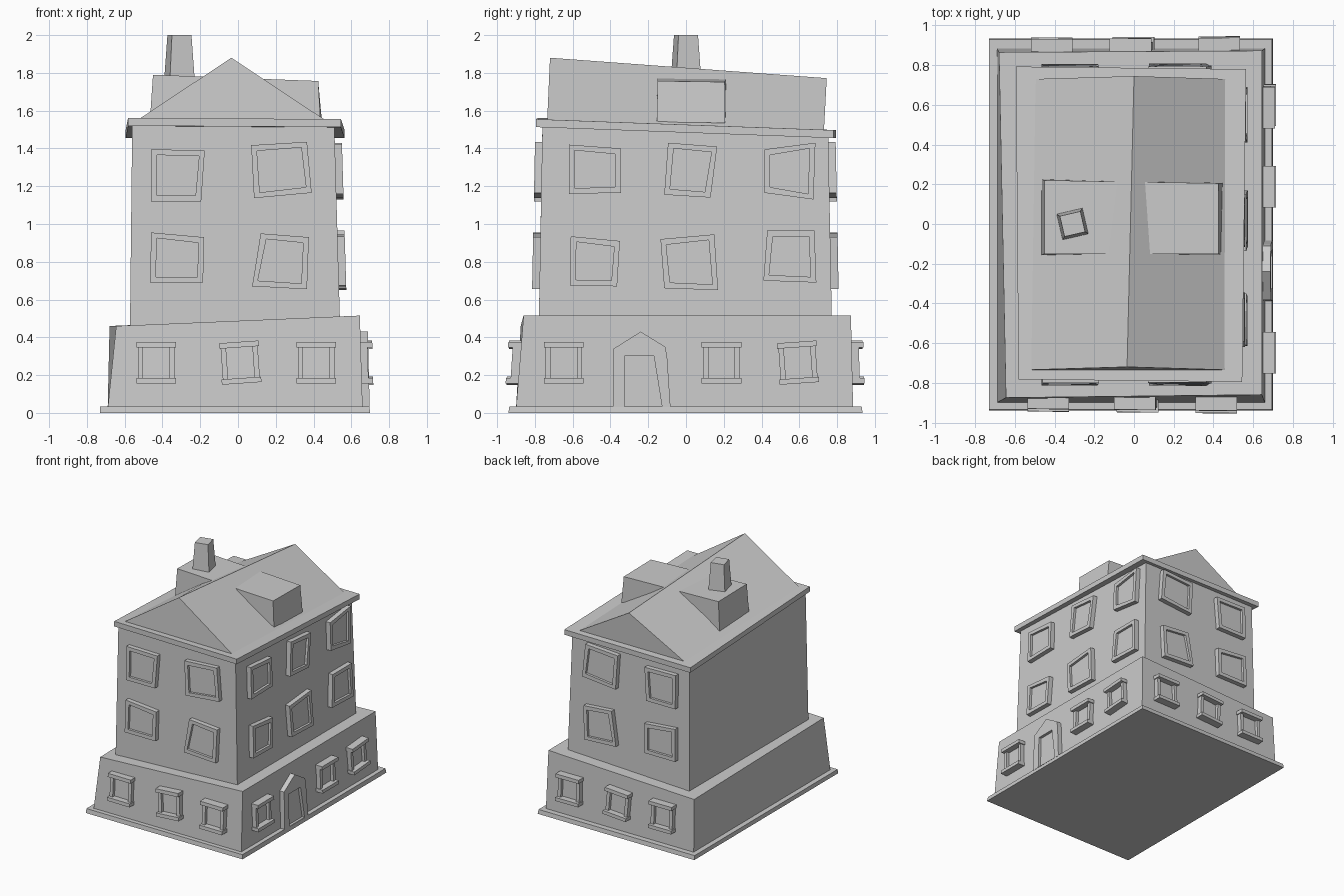
import bpy, bmesh
from math import cos, sin, radians
from mathutils import Vector

if "Cube" in bpy.data.objects:
    bpy.data.objects.remove(bpy.data.objects["Cube"])


def mesh_object(name, verts, faces):
    bm = bmesh.new()
    vs = [bm.verts.new(v) for v in verts]
    for f in faces:
        bm.faces.new([vs[i] for i in f])
    bmesh.ops.recalc_face_normals(bm, faces=bm.faces[:])
    me = bpy.data.meshes.new(name)
    bm.to_mesh(me)
    bm.free()
    ob = bpy.data.objects.new(name, me)
    bpy.context.collection.objects.link(ob)
    return ob


def loft(name, *loops):
    """Closed solid through equally long loops of points, capped at both ends."""
    n, k = len(loops[0]), len(loops)
    faces = [list(range(n)), list(range((k - 1) * n, k * n))]
    for r in range(k - 1):
        for i in range(n):
            j = (i + 1) % n
            faces.append([r * n + i, r * n + j, (r + 1) * n + j, (r + 1) * n + i])
    return mesh_object(name, [p for l in loops for p in l], faces)


def rect(x0, x1, y0, y1, z):
    return [(x0, y0, z), (x1, y0, z), (x1, y1, z), (x0, y1, z)]


# Wall mappings: (along wall, height, distance out of the wall) -> 3D
WALLS = {
    "upper_front": lambda u, z, d: (u, -0.78 + 0.02 * (z - 0.5) - d, z),
    "upper_back": lambda u, z, d: (u, 0.773 - 0.02 * (z - 0.5) + d, z),
    "upper_right": lambda u, z, d: (0.54 - 0.03 * (z - 0.5) + d, u, z),
    "ground_front": lambda u, z, d: (u, -0.9 + 0.065 * z - 0.01 * u - d, z),
    "ground_back": lambda u, z, d: (u, 0.888 - 0.035 * z + 0.007 * u + d, z),
    "ground_right": lambda u, z, d: (0.66 - 0.025 * z + d, u, z),
}


def frame(name, wall, quad, width=0.03, depth=0.038, recess=0.02):
    """Crooked picture-frame window with a recessed pane."""
    w = WALLS[wall]
    c = sum((Vector(q) for q in quad), Vector((0, 0))) / 4
    inner = []
    for q in quad:
        v = Vector(q) - c
        inner.append(c + Vector((v.x - width * (1 if v.x > 0 else -1),
                                 v.y - width * (1 if v.y > 0 else -1))))
    ring = lambda pts, d: [w(p[0], p[1], d) for p in pts]
    return loft(name, ring(quad, -0.03), ring(quad, depth),
                ring(inner, depth), ring(inner, depth - recess))


def bar(name, wall, c, ang, u0, u1, v0, v1, depth):
    """Box on a wall, turned by ang about the window centre c."""
    a = radians(ang)
    pts = [(c[0] + u * cos(a) - v * sin(a), c[1] + u * sin(a) + v * cos(a))
           for u, v in ((u0, v0), (u1, v0), (u1, v1), (u0, v1))]
    w = WALLS[wall]
    return loft(name, [w(*p, -0.03) for p in pts], [w(*p, depth) for p in pts])


def ground_window(name, wall, c, ang=0):
    bar(name + "_lintel", wall, c, ang, -0.105, 0.105, 0.083, 0.112, 0.06)
    bar(name + "_sill", wall, c, ang, -0.105, 0.105, -0.108, -0.08, 0.06)
    bar(name + "_left_jamb", wall, c, ang, -0.098, -0.07, -0.08, 0.083, 0.035)
    bar(name + "_right_jamb", wall, c, ang, 0.07, 0.098, -0.08, 0.083, 0.035)
    bar(name + "_pane", wall, c, ang, -0.07, 0.07, -0.08, 0.083, 0.01)


# Plinth, leaning ground floor and tapering upper floors
loft("plinth", rect(-0.73, 0.70, -0.94, 0.935, 0), rect(-0.73, 0.695, -0.935, 0.93, 0.035))
loft("ground_floor", rect(-0.69, 0.66, -0.90, 0.885, 0.02),
     [(-0.645, -0.875, 0.46), (0.645, -0.86, 0.515), (0.645, 0.873, 0.515), (-0.68, 0.865, 0.46)])
loft("upper_floors", rect(-0.572, 0.541, -0.78, 0.773, 0.44),
     [(-0.56, -0.76, 1.53), (0.51, -0.76, 1.52), (0.51, 0.753, 1.475), (-0.56, 0.753, 1.475)])

# Tilted eaves slab
eave = [(-0.582, -0.783, 1.52), (0.545, -0.795, 1.513), (0.565, 0.78, 1.455), (-0.595, 0.793, 1.455)]
loft("eaves", eave, [(x, y, z + 0.042) for x, y, z in eave])

# Gable roof with ridge falling to the back
loft("gable_roof",
     [(-0.54, -0.735, 1.545), (0.47, -0.735, 1.545), (-0.035, -0.72, 1.88)],
     [(-0.51, 0.73, 1.49), (0.475, 0.73, 1.49), (0.0, 0.745, 1.772)])

# Dormer block crossing the roof, and twisted chimney
loft("dormers",
     [(-0.467, -0.157, 1.54), (0.437, -0.155, 1.54), (0.445, 0.207, 1.535), (-0.465, 0.225, 1.54)],
     [(-0.45, -0.15, 1.79), (0.425, -0.15, 1.757), (0.425, 0.205, 1.752), (-0.45, 0.22, 1.785)])


def turned_square(h, z, a=radians(13)):
    return [(-0.31 + x * cos(a) - y * sin(a), x * sin(a) + y * cos(a), z)
            for x, y in ((-h, -h), (h, -h), (h, h), (-h, h))]


loft("chimney", turned_square(0.07, 1.72), turned_square(0.053, 2.0))

# Upper windows: corners run top-left, top-right, bottom-right, bottom-left
front_quads = [
    [(-0.46, 1.395), (-0.176, 1.39), (-0.195, 1.12), (-0.46, 1.12)],
    [(0.07, 1.417), (0.365, 1.435), (0.39, 1.165), (0.085, 1.137)],
    [(-0.46, 0.955), (-0.18, 0.93), (-0.185, 0.69), (-0.465, 0.69)],
    [(0.12, 0.95), (0.375, 0.93), (0.365, 0.655), (0.075, 0.67)],
]
right_quads = [
    [(-0.62, 1.42), (-0.345, 1.40), (-0.345, 1.165), (-0.62, 1.16)],
    [(-0.095, 1.43), (0.165, 1.41), (0.13, 1.14), (-0.115, 1.155)],
    [(0.415, 1.395), (0.685, 1.43), (0.675, 1.13), (0.415, 1.165)],
    [(-0.61, 0.935), (-0.35, 0.91), (-0.365, 0.67), (-0.615, 0.675)],
    [(-0.135, 0.92), (0.15, 0.945), (0.17, 0.65), (-0.115, 0.66)],
    [(0.43, 0.965), (0.68, 0.965), (0.69, 0.69), (0.41, 0.70)],
]
for side, quads in (("front", front_quads), ("back", front_quads), ("right", right_quads)):
    for i, q in enumerate(quads):
        frame(f"{side}_upper_window_{i + 1}", "upper_" + side, q)

# Ground floor windows: centre along wall and tilt
ground = {
    "front": [(-0.432, 0), (0.012, 4), (0.415, 0)],
    "back": [(-0.415, 0), (-0.01, 4), (0.43, 0)],
    "right": [(-0.648, 0), (0.188, 0), (0.593, 4)],
}
for side, items in ground.items():
    for i, (u, ang) in enumerate(items):
        ground_window(f"{side}_ground_window_{i + 1}", "ground_" + side, (u, 0.264), ang)

# Pointed door surround with recessed door
w = WALLS["ground_right"]
outer = [(-0.387, 0.03), (-0.383, 0.34), (-0.24, 0.43), (-0.11, 0.35), (-0.1, 0.3), (-0.082, 0.03)]
inner = [(-0.325, 0.033), (-0.325, 0.3), (-0.24, 0.3), (-0.17, 0.3), (-0.162, 0.25), (-0.127, 0.033)]
loft("door", [w(*p, -0.03) for p in outer], [w(*p, 0.038) for p in outer],
     [w(*p, 0.038) for p in inner], [w(*p, 0.015) for p in inner])
